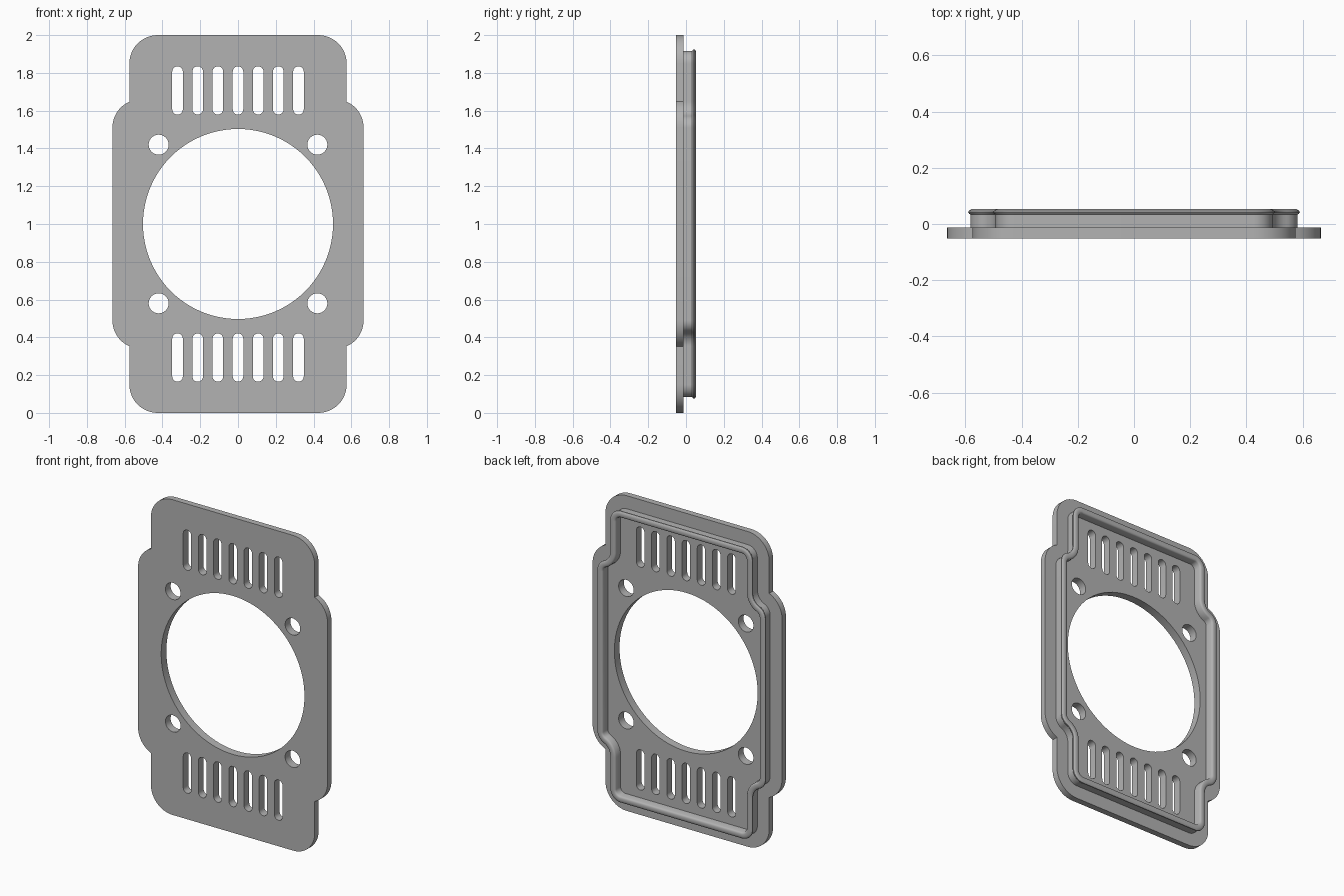
import bpy
import math
from mathutils import Vector

cube = bpy.data.objects.get("Cube")
if cube:
    bpy.data.objects.remove(cube)

grey = bpy.data.materials.new("plain grey")
grey.use_nodes = True
grey.diffuse_color = (0.45, 0.45, 0.45, 1)
grey.node_tree.nodes["Principled BSDF"].inputs["Base Color"].default_value = (0.45, 0.45, 0.45, 1)

CORNER = 0.15            # outer corner radius
PLATE_BACK = -0.013
FRONT = -0.052


def arc(cx, cz, r, start, end, steps):
    return [Vector((cx + r * math.cos(start + (end - start) * i / steps),
                    cz + r * math.sin(start + (end - start) * i / steps)))
            for i in range(steps + 1)]


def outline(inset):
    """Stepped, rounded outline around the origin, offset inward by inset."""
    ear = Vector((0.515, 0.51))                    # centre of the side ear's arc
    notch = Vector((0.575, ear.y + math.sqrt(CORNER ** 2 - 0.06 ** 2)))
    lean = math.atan2(notch.y - ear.y, notch.x - ear.x)
    r = CORNER - inset
    quarter = arc(ear.x, ear.y, r, 0, lean, 10)
    if inset:
        quarter += arc(notch.x, notch.y, inset, lean + math.pi, math.pi, 8)[1:]
    quarter += arc(0.425, 0.85, r, 0, math.pi / 2, 12)
    left = [Vector((-p.x, p.y)) for p in reversed(quarter)]
    top = quarter + left
    return top + [Vector((-p.x, -p.y)) for p in top]


def openings():
    """Bore, bolt holes and vent slots."""
    loops = [arc(0, 0, 0.503, 0, math.tau, 96)[:-1]]
    for sx in (-1, 1):
        for sz in (-1, 1):
            loops.append(arc(sx * 0.42, sz * 0.42, 0.053, 0, math.tau, 32)[:-1])
    for sz in (-1, 1):
        for i in range(-3, 4):
            x, r = i * 0.1067, 0.028
            mid, half = sz * 0.707, 0.1
            loops.append(arc(x, mid + half, r, 0, math.pi, 12)
                         + arc(x, mid - half, r, math.pi, math.tau, 12))
    return loops


def finish(obj):
    obj.data.materials.clear()
    obj.data.materials.append(grey)
    bpy.ops.object.select_all(action='DESELECT')
    obj.select_set(True)
    bpy.context.view_layer.objects.active = obj
    bpy.ops.object.shade_smooth_by_angle(angle=math.radians(35))


def slab(name, inset, y0, y1):
    """Pierced flat plate between two depths."""
    curve = bpy.data.curves.new(name, 'CURVE')
    curve.dimensions = '2D'
    curve.fill_mode = 'BOTH'
    curve.extrude = (y1 - y0) / 2
    for loop in [outline(inset)] + openings():
        spline = curve.splines.new('POLY')
        spline.points.add(len(loop) - 1)
        for point, p in zip(spline.points, loop):
            point.co = (p.x, p.y, 0, 1)
        spline.use_cyclic_u = True
    obj = bpy.data.objects.new(name, curve)
    bpy.context.collection.objects.link(obj)
    obj.location = (0, (y0 + y1) / 2, 1)
    obj.rotation_euler.x = math.pi / 2
    bpy.ops.object.select_all(action='DESELECT')
    obj.select_set(True)
    bpy.context.view_layer.objects.active = obj
    bpy.ops.object.convert(target='MESH')
    finish(bpy.context.view_layer.objects.active)


def rim(name, section):
    """Sweep a closed (inset, depth) section around the outline."""
    verts, faces = [], []
    for inset, y in section:
        verts += [(p.x, y, p.y + 1) for p in outline(inset)]
    n, rows = len(verts) // len(section), len(section)
    for a in range(rows):
        b = (a + 1) % rows
        for i in range(n):
            j = (i + 1) % n
            faces.append((a * n + i, b * n + i, b * n + j, a * n + j))
    mesh = bpy.data.meshes.new(name)
    mesh.from_pydata(verts, [], faces)
    obj = bpy.data.objects.new(name, mesh)
    bpy.context.collection.objects.link(obj)
    # Face the sweep outward
    bpy.context.view_layer.objects.active = obj
    obj.select_set(True)
    bpy.ops.object.mode_set(mode='EDIT')
    bpy.ops.mesh.select_all(action='SELECT')
    bpy.ops.mesh.normals_make_consistent(inside=False)
    bpy.ops.object.mode_set(mode='OBJECT')
    finish(obj)


# Front plate and the raised floor inside the rim
slab("front_plate", 0, FRONT, PLATE_BACK)
slab("inner_floor", 0.11, PLATE_BACK, 0.0)

# Rim wall with a rounded snap lip
rim("rim_with_lip", [
    (0.083, PLATE_BACK), (0.083, 0.033), (0.078, 0.037), (0.075, 0.041),
    (0.076, 0.046), (0.081, 0.050), (0.089, 0.053), (0.105, 0.053),
    (0.112, 0.050), (0.116, 0.044), (0.116, PLATE_BACK)])
